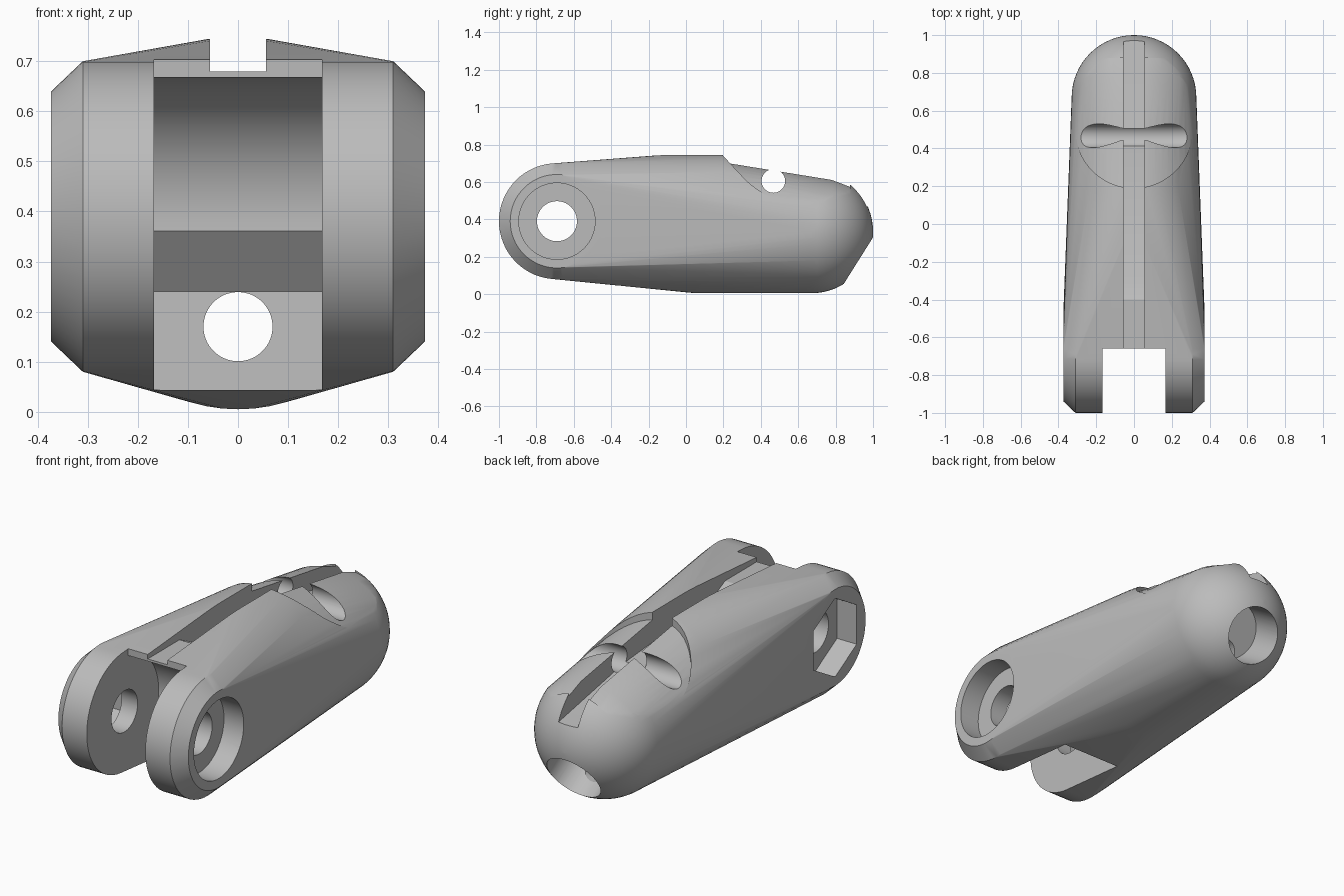
import bpy, bmesh
from math import sin, cos, pi, radians
from mathutils import Vector

if "Cube" in bpy.data.objects:
    bpy.data.objects.remove(bpy.data.objects["Cube"], do_unlink=True)

grey = bpy.data.materials.new("plain_grey")
grey.use_nodes = True
colour = (0.5, 0.5, 0.5, 1)
grey.diffuse_color = colour
grey.node_tree.nodes["Principled BSDF"].inputs["Base Color"].default_value = colour

PIVOT_Y, PIVOT_Z = -0.69, 0.39
SEG = 64


def finish(bm, name):
    bmesh.ops.recalc_face_normals(bm, faces=bm.faces)
    mesh = bpy.data.meshes.new(name)
    bm.to_mesh(mesh)
    bm.free()
    obj = bpy.data.objects.new(name, mesh)
    bpy.context.collection.objects.link(obj)
    mesh.materials.append(grey)
    return obj


def hull(name, points):
    bm = bmesh.new()
    for p in points:
        bm.verts.new(p)
    result = bmesh.ops.convex_hull(bm, input=bm.verts)
    loose = {g for g in result["geom_interior"] + result["geom_unused"]
             if isinstance(g, bmesh.types.BMVert)}
    bmesh.ops.delete(bm, geom=list(loose), context='VERTS')
    bmesh.ops.dissolve_limit(bm, angle_limit=radians(0.5), verts=bm.verts, edges=bm.edges)
    return finish(bm, name)


def prism(name, outline, low, high, axis):
    """Extrude a 2D outline along x (outline is y, z) or z (outline is x, y)."""
    place = (lambda a, b, t: (t, a, b)) if axis == 'x' else (lambda a, b, t: (a, b, t))
    bm = bmesh.new()
    face = bm.faces.new([bm.verts.new(place(a, b, low)) for a, b in outline])
    ext = bmesh.ops.extrude_face_region(bm, geom=[face])
    move = Vector(place(0, 0, high - low))
    bmesh.ops.translate(bm, vec=move, verts=[v for v in ext["geom"] if isinstance(v, bmesh.types.BMVert)])
    return finish(bm, name)


def circle(cy, cz, r, n=SEG, start=0.0):
    return [(cy + r * cos(start + 2 * pi * i / n), cz + r * sin(start + 2 * pi * i / n)) for i in range(n)]


def rod(name, start, end, r):
    start, end = Vector(start), Vector(end)
    bm = bmesh.new()
    bmesh.ops.create_cone(bm, cap_ends=True, segments=SEG, radius1=r, radius2=r, depth=(end - start).length)
    turn = (end - start).to_track_quat('Z', 'Y').to_matrix()
    bmesh.ops.rotate(bm, verts=bm.verts, matrix=turn)
    bmesh.ops.translate(bm, verts=bm.verts, vec=(start + end) / 2)
    return finish(bm, name)


def cut(target, cutter):
    mod = target.modifiers.new("cut", 'BOOLEAN')
    mod.operation, mod.solver, mod.object = 'DIFFERENCE', 'EXACT', cutter
    bpy.context.view_layer.objects.active = target
    bpy.ops.object.modifier_apply(modifier=mod.name)
    bpy.data.objects.remove(cutter, do_unlink=True)


def ring(y, zc, r):
    """Points of a cross-section circle facing along y."""
    return [(a, y, b) for a, b in circle(0, zc, r)]


# Body: hull of chamfered hinge discs, middle sections and a domed end
points = []
for side in (-1, 1):
    for x, r in ((0.31, 0.31), (0.373, 0.25)):
        points += [(side * x, y, z) for y, z in circle(PIVOT_Y, PIVOT_Z, r)]
points += ring(0.05, 0.335, 0.33) + ring(-0.05, 0.42, 0.33) + ring(0.19, 0.42, 0.33)
DOME = Vector((0, 0.67, 0.335))
for i in range(17):
    t = pi / 2 * i / 16
    points += ring(DOME.y + 0.33 * sin(t), DOME.z, max(0.33 * cos(t), 0.001))
body = hull("finger_link_body", points)

# Shallow sloping scoop on top, with an arched front edge
scoop_outline = [(0.31 * cos(pi + pi * i / 32), 0.5 + 0.31 * sin(pi + pi * i / 32)) for i in range(33)]
scoop_outline += [(0.31, 0.878), (-0.31, 0.878)]
scoop = prism("scoop_cutter", scoop_outline, 0.4, 0.9, 'z')
slope = []
for y, top in ((0.1, 0.725), (0.78, 0.615), (0.95, 0.55)):
    slope += ring(y, top - 0.38, 0.38)
cut(scoop, hull("slope_form", slope))
cut(body, scoop)

# Hinge slot with a round back wall and a slanted heel
slot = [(-1.2, 0.9), (-0.66, 0.9), (-0.66, PIVOT_Z + 0.278)]
slot += [(PIVOT_Y + 0.28 * sin(t), PIVOT_Z + 0.28 * cos(t)) for t in (radians(10 + 86 * i / 20) for i in range(21))]
slot += [(-0.32, 0.24), (-0.34, -0.1), (-1.2, -0.1)]
cut(body, prism("slot_cutter", slot, -0.168, 0.168, 'x'))

# Cord groove along the top
groove = [(-0.8, 0.9), (-0.8, 0.68), (-0.4, 0.68), (-0.3, 0.63), (0.43, 0.57), (0.96, 0.47), (1.1, 0.46), (1.1, 0.9)]
cut(body, prism("groove_cutter", groove, -0.056, 0.056, 'x'))

# Pin hole, hexagonal nut pocket on the right, round head pocket on the left
cut(body, prism("pin_hole_cutter", circle(PIVOT_Y, PIVOT_Z, 0.107), -0.6, 0.6, 'x'))
cut(body, prism("nut_pocket_cutter", circle(PIVOT_Y, PIVOT_Z, 0.204, 6, pi / 2), -0.6, -0.26, 'x'))
cut(body, prism("head_pocket_cutter", circle(PIVOT_Y, PIVOT_Z, 0.204), 0.26, 0.6, 'x'))

# Cross hole just under the top surface
cut(body, prism("cross_hole_cutter", circle(0.467, 0.605, 0.063), -0.6, 0.6, 'x'))

# Angled tip recess and the lengthwise cord channel
aim = Vector((0, 0.255, -0.16)).normalized()
cut(body, rod("tip_recess_cutter", DOME + aim * 0.1, DOME + aim * 0.6, 0.145))
cut(body, rod("channel_cutter", (0, -0.5, 0.17), (0, 0.9, 0.17), 0.069))

# Shading
bpy.ops.object.select_all(action='DESELECT')
body.select_set(True)
bpy.context.view_layer.objects.active = body
bpy.ops.object.shade_smooth_by_angle(angle=radians(25))
